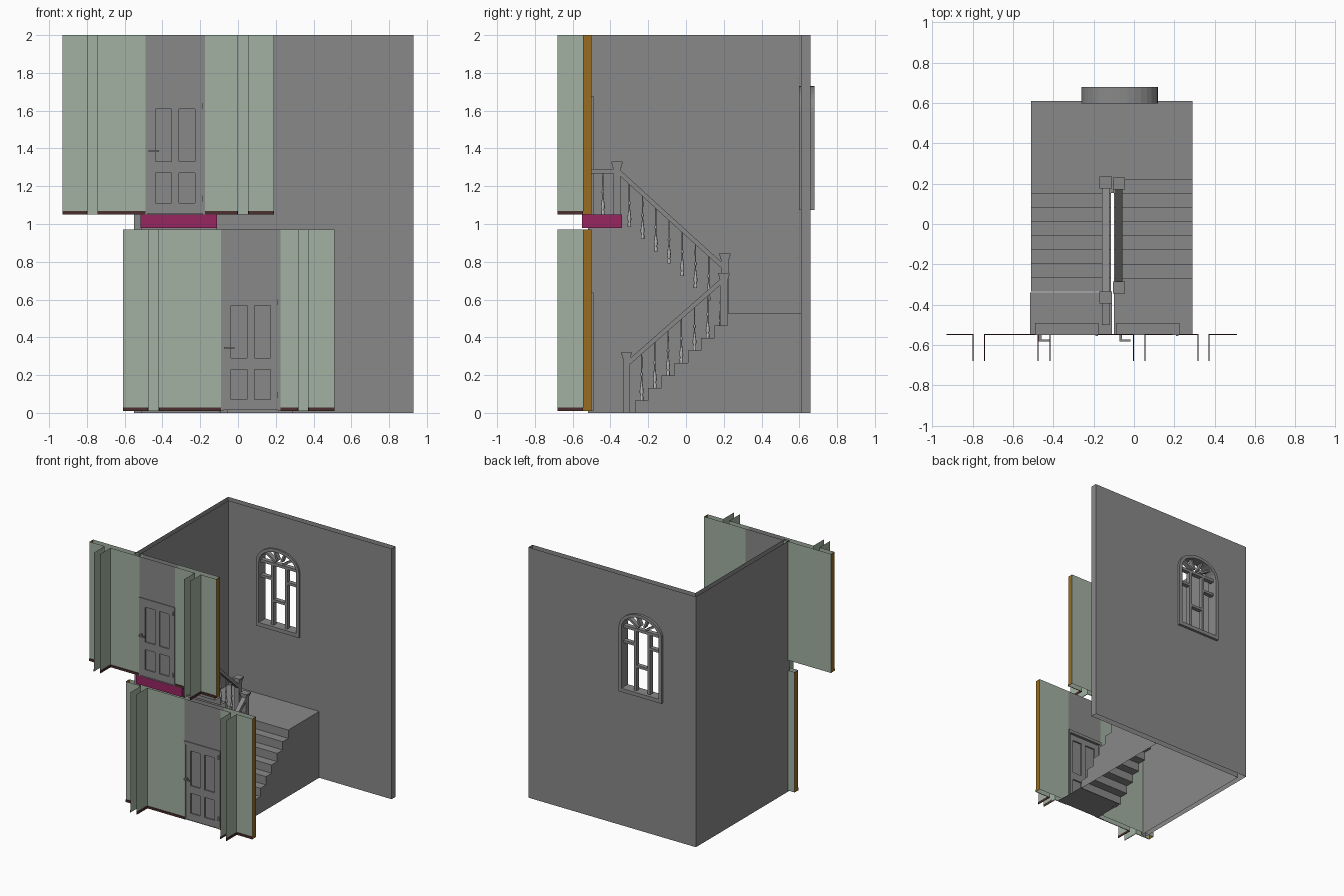
import bpy, bmesh, math
from mathutils import Vector, Matrix

if "Cube" in bpy.data.objects:
    bpy.data.objects.remove(bpy.data.objects["Cube"])


def material(name, rgb):
    m = bpy.data.materials.new(name)
    m.diffuse_color = (*rgb, 1)
    m.use_nodes = True
    m.node_tree.nodes["Principled BSDF"].inputs["Base Color"].default_value = m.diffuse_color
    return m


GREY = material("plain grey", (0.25, 0.25, 0.25))
GREEN = material("sage green", (0.36, 0.44, 0.36))
OCHRE = material("ochre edge", (0.32, 0.15, 0.015))
MAGENTA = material("magenta edge", (0.31, 0.019, 0.12))
MAROON = material("dark maroon", (0.07, 0.028, 0.026))
LIGHT = material("light grey", (0.46, 0.46, 0.46))


def finish(name, bm, *mats):
    me = bpy.data.meshes.new(name)
    bm.to_mesh(me)
    bm.free()
    for m in mats:
        me.materials.append(m)
    ob = bpy.data.objects.new(name, me)
    bpy.context.collection.objects.link(ob)
    return ob


def quad(bm, pts, n):
    """Single face turned so that it looks along n."""
    f = bm.faces.new([bm.verts.new(p) for p in pts])
    f.normal_update()
    if f.normal.dot(Vector(n)) < 0:
        f.normal_flip()
    return f


def qx(bm, x, y0, y1, z0, z1, s):
    return quad(bm, [(x, y0, z0), (x, y1, z0), (x, y1, z1), (x, y0, z1)], (s, 0, 0))


def qy(bm, y, x0, x1, z0, z1, s):
    return quad(bm, [(x0, y, z0), (x1, y, z0), (x1, y, z1), (x0, y, z1)], (0, s, 0))


def qz(bm, z, x0, x1, y0, y1, s=1):
    return quad(bm, [(x0, y0, z), (x1, y0, z), (x1, y1, z), (x0, y1, z)], (0, 0, s))


def box(bm, x0, x1, y0, y1, z0, z1, rot=None):
    c = Vector(((x0 + x1) / 2, (y0 + y1) / 2, (z0 + z1) / 2))
    m = Matrix.Translation(c) @ (rot or Matrix()) @ Matrix.Diagonal((x1 - x0, y1 - y0, z1 - z0, 1))
    bmesh.ops.create_cube(bm, size=1, matrix=m)


# --- back wall: two sheets around an arched window opening ---
CX, SILL, SPRING = -0.07, 1.075, 1.59


def arch(w, rise, sill, n=16):
    """Window outline, from lower right over the arch to lower left."""
    a = [(CX + w * math.cos(math.pi * i / n), SPRING + rise * math.sin(math.pi * i / n)) for i in range(n + 1)]
    return [(CX + w, sill)] + a + [(CX - w, sill)]


bm = bmesh.new()
hole = arch(0.18, 0.13, SILL + 0.01)
for y, xl, s in ((0.61, -0.51, -1), (0.66, -0.55, 1)):
    qy(bm, y, xl, CX - 0.18, 0, 2, s)
    qy(bm, y, CX + 0.18, 0.93, 0, 2, s)
    qy(bm, y, CX - 0.18, CX + 0.18, 0, SILL + 0.01, s)
    for (xa, za), (xb, zb) in zip(hole[1:-2], hole[2:-1]):
        quad(bm, [(xa, y, za), (xb, y, zb), (xb, y, 2), (xa, y, 2)], (0, s, 0))
qx(bm, 0.93, 0.61, 0.66, 0, 2, 1)
finish("back_wall", bm, GREY)

bm = bmesh.new()
qx(bm, -0.51, -0.52, 0.61, 0, 2, 1)
qx(bm, -0.55, -0.52, 0.66, 0, 2, -1)
qy(bm, -0.52, -0.55, -0.51, 0, 2, -1)
finish("left_wall", bm, GREY)

# --- arched window frame and bars ---
bm = bmesh.new()
outer, inner = arch(0.19, 0.14, SILL), arch(0.165, 0.115, SILL + 0.03)
rings = [[bm.verts.new((x, y, z)) for x, z in loop]
         for loop, y in ((outer, 0.597), (outer, 0.68), (inner, 0.68), (inner, 0.597))]
for a, b in zip(rings, rings[1:] + rings[:1]):
    for i in range(len(a)):
        j = (i + 1) % len(a)
        bm.faces.new((a[i], a[j], b[j], b[i]))
bmesh.ops.recalc_face_normals(bm, faces=bm.faces)
Y0, Y1 = 0.62, 0.655
for s in (-1, 1):
    box(bm, CX + s * 0.06 - 0.011, CX + s * 0.06 + 0.011, Y0, Y1, SILL + 0.02, SPRING, None)
    box(bm, CX + s * 0.115 - 0.055, CX + s * 0.115 + 0.055, Y0, Y1, 1.46, 1.48)
    for deg in (32, 66):                      # fan bars in the arch
        a = math.radians(deg)
        r0, r1 = 0.04, 0.15 if deg < 50 else 0.128
        rm = (r0 + r1) / 2
        x, z = CX + s * rm * math.cos(a), SPRING + rm * math.sin(a)
        box(bm, x - (r1 - r0) / 2, x + (r1 - r0) / 2, Y0, Y1, z - 0.008, z + 0.008,
            Matrix.Rotation(-s * a, 4, 'Y'))
box(bm, CX - 0.06, CX + 0.06, Y0, Y1, 1.29, 1.31)
box(bm, CX - 0.17, CX + 0.17, Y0, Y1, SPRING - 0.01, SPRING + 0.012)
finish("arched_window", bm, GREY)


# --- front walls, one per storey, with partition stubs, skirting and a door ---
def front_wall(tag, x0, x1, z0, z1, dx0, dx1, stubs):
    F, B, S = -0.545, -0.5, -0.68
    dtop = z0 + 0.615
    bm = bmesh.new()
    sk = bmesh.new()
    xs = [x0, stubs[0], stubs[1], dx0, dx1, stubs[2], stubs[3], x1]
    for a, b in zip(xs[0::2], xs[1::2]):       # front strips between the stubs
        qy(bm, F, a, b, z0, z1, -1)
        box(sk, a, b, F - 0.005, F, z0, z0 + 0.018)
    for a, b in ((x0, dx0), (dx1, x1)):
        qy(bm, B, a, b, z0, z1, 1)
    for i, x in enumerate(stubs):              # partition faces and their skirting
        s = -1 if i % 2 == 0 else 1
        qx(bm, x, S, F, z0, z1, s)
        e = x + s * 0.005
        box(sk, min(x, e), max(x, e), S, F, z0, z0 + 0.018)
    ends = [qx(bm, x0, F, B, z0, z1, -1), qx(bm, x1, F, B, z0, z1, 1)]
    for f in ends:
        f.material_index = 1
    finish(tag + "_front_wall", bm, GREEN, OCHRE)
    finish(tag + "_skirting", sk, MAROON)

    bm = bmesh.new()                           # grey wall above the door
    qy(bm, F, dx0, dx1, dtop, z1, -1)
    qy(bm, B, dx0, dx1, dtop, z1, 1)
    finish(tag + "_wall_over_door", bm, GREY)

    bm = bmesh.new()                           # door lining
    box(bm, dx0, dx0 + 0.012, F - 0.004, B + 0.01, z0, dtop)
    box(bm, dx1 - 0.012, dx1, F - 0.004, B + 0.01, z0, dtop)
    box(bm, dx0, dx1, F - 0.006, B + 0.01, dtop - 0.012, dtop + 0.012)
    finish(tag + "_door_frame", bm, GREY)

    bm = bmesh.new()                           # four-panel door
    a, b, m = dx0 + 0.012, dx1 - 0.012, (dx0 + dx1) / 2
    t = dtop - 0.012
    box(bm, a, b, -0.535, -0.522, z0 + 0.005, t)
    for p, q in ((a, a + 0.04), (m - 0.02, m + 0.02), (b - 0.04, b)):
        box(bm, p, q, -0.546, -0.511, z0 + 0.005, t)
    for p, q in ((z0 + 0.005, z0 + 0.06), (z0 + 0.22, z0 + 0.28), (t - 0.045, t)):
        box(bm, a, b, -0.5455, -0.5115, p, q)
    finish(tag + "_door", bm, GREY)

    bm = bmesh.new()                           # lever handle and hinges
    h = z0 + 0.335
    box(bm, a + 0.005, a + 0.018, -0.58, -0.545, h - 0.005, h + 0.005)
    box(bm, a + 0.005, a + 0.06, -0.582, -0.572, h - 0.005, h + 0.005)
    for p in (0.07, 0.56):
        box(bm, b - 0.004, b + 0.008, -0.556, -0.545, z0 + p, z0 + p + 0.03)
    finish(tag + "_door_handle", bm, GREY)


front_wall("lower", -0.61, 0.51, 0.01, 0.97, -0.09, 0.225, (-0.475, -0.42, 0.32, 0.37))
front_wall("upper", -0.93, 0.19, 1.05, 2.0, -0.49, -0.175, (-0.797, -0.745, 0.0, 0.053))

# --- stairs: folded sheets, eight risers each ---
MID, TOP, N, D = 0.53, 1.05, 8, 0.07


def flight(name, x0, x1, ystart, zstart, rise, s, spandrel):
    bm = bmesh.new()
    for k in range(N):
        y, z = ystart + s * D * k, zstart + rise * k
        qy(bm, y, x0, x1, z, z + rise, -s)
        if k < N - 1:
            qz(bm, z + rise, x0, x1, min(y, y + s * D), max(y, y + s * D))
            if spandrel:
                qx(bm, x1, y, y + D, 0, z + rise, 1)
    return finish(name, bm, GREY)


flight("lower_stairs", -0.1, 0.29, -0.27, 0, MID / N, 1, True)
flight("upper_stairs", -0.51, -0.115, 0.155, MID, (TOP - MID) / N, -1, False)

bm = bmesh.new()
qz(bm, MID, -0.51, 0.29, 0.22, 0.61)
qz(bm, MID, -0.51, -0.1, 0.155, 0.22)
qx(bm, 0.29, 0.22, 0.61, 0, MID, 1)
finish("half_landing", bm, GREY)

bm = bmesh.new()
qz(bm, 0.01, -0.1, 0.29, -0.545, -0.27)
finish("entry_floor", bm, GREY)

bm = bmesh.new()
box(bm, -0.515, -0.11, -0.55, -0.34, 0.98, TOP)
bm.normal_update()
for f in bm.faces:
    f.material_index = 0 if abs(f.normal.z) > 0.5 else 1
finish("upper_landing", bm, GREY, MAGENTA)

# --- banisters ---
XL, XU = -0.075, -0.14
bm = bmesh.new()
for x, y, z0, z1 in ((XL, -0.315, 0, 0.32), (XL, 0.2, 0.455, 0.74),
                     (XU, 0.205, 0.455, 0.845), (XU, -0.365, 0.98, 1.33)):
    box(bm, x - 0.019, x + 0.019, y - 0.019, y + 0.019, z0, z1 - 0.01)
    box(bm, x - 0.024, x + 0.024, y - 0.024, y + 0.024, z1 - 0.03, z1 - 0.01)
    box(bm, x - 0.03, x + 0.03, y - 0.03, y + 0.03, z1 - 0.012, z1)
finish("newel_posts", bm, GREY)


def rail(bm, x, ya, za, yb, zb, h=0.024):
    ln = math.hypot(yb - ya, zb - za)
    c = ((ya + yb) / 2, (za + zb) / 2)
    box(bm, x - 0.018, x + 0.018, c[0] - ln / 2, c[0] + ln / 2, c[1] - h / 2, c[1] + h / 2,
        Matrix.Rotation(math.atan2(zb - za, yb - ya), 4, 'X'))


bm = bmesh.new()
rail(bm, XL, -0.305, 0.265, 0.19, 0.70)
rail(bm, XU, -0.36, 1.28, 0.195, 0.775)
rail(bm, XU, -0.5, 1.28, -0.37, 1.28)
finish("handrails", bm, GREY)

# turned baluster profile: radius, share of height
PROFILE = [(0.009, 0), (0.009, 0.09), (0.005, 0.11), (0.011, 0.17), (0.009, 0.25), (0.004, 0.42),
           (0.003, 0.5), (0.007, 0.53), (0.007, 0.56), (0.003, 0.59), (0.004, 0.8), (0.003, 1)]


def baluster(bm, x, y, z0, z1, seg=8):
    prev = None
    for r, t in PROFILE:
        ring = [bm.verts.new((x + r * math.cos(2 * math.pi * i / seg), y + r * math.sin(2 * math.pi * i / seg),
                              z0 + t * (z1 - z0))) for i in range(seg)]
        if prev:
            for i in range(seg):
                j = (i + 1) % seg
                bm.faces.new((prev[i], prev[j], ring[j], ring[i]))
        prev = ring


bm = bmesh.new()
for k in range(7):
    y = -0.235 + D * k
    baluster(bm, XL, y, MID / N * (k + 1), 0.265 + (y + 0.305) * 0.879 - 0.01)
    y = 0.12 - D * k
    baluster(bm, XU, y, MID + 0.065 * (k + 1), 1.28 - (y + 0.36) * 0.91 - 0.01)
baluster(bm, XU, -0.44, TOP, 1.27)
for f in bm.faces:
    f.smooth = True
finish("balusters", bm, LIGHT)
